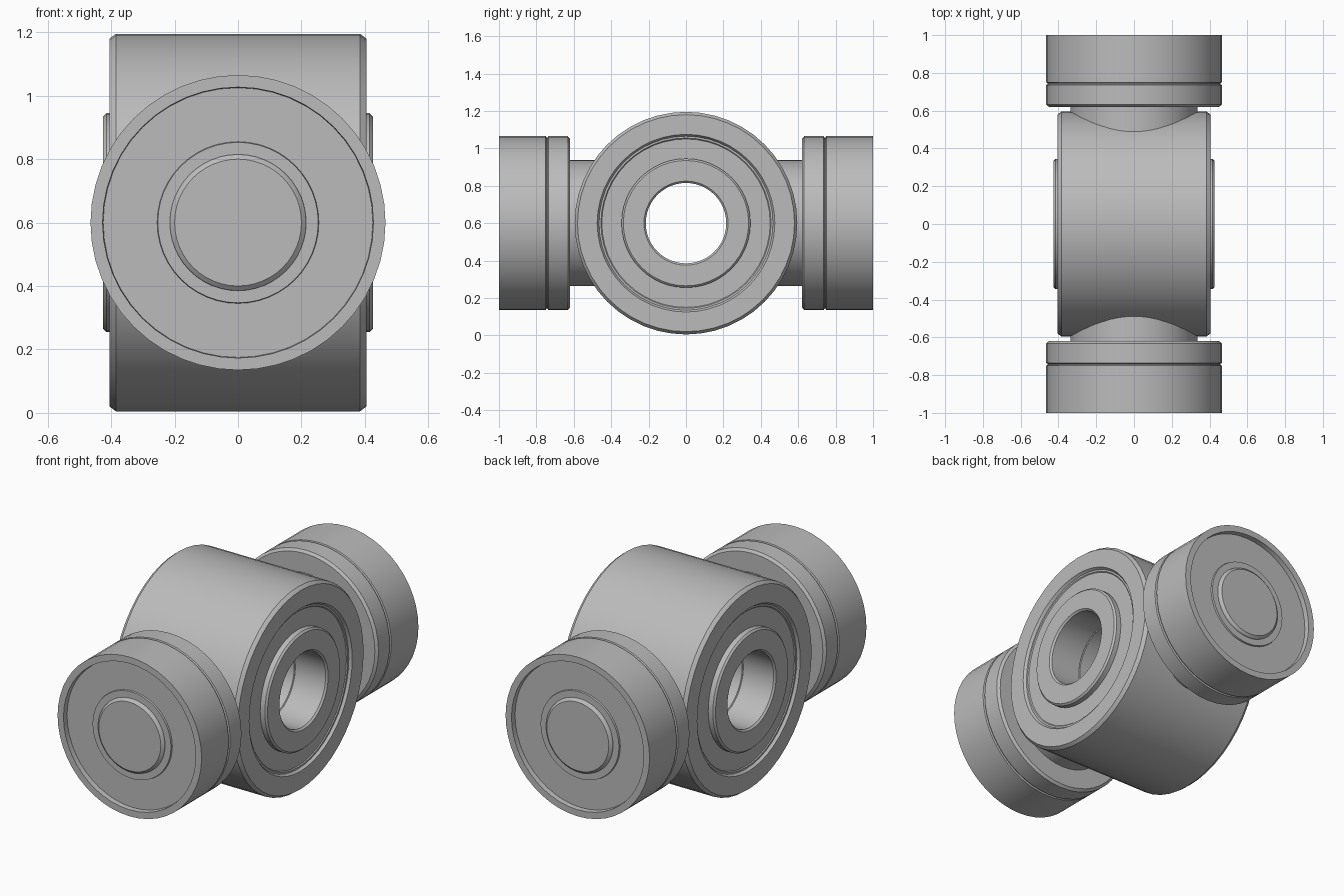
import bpy, bmesh, math
from mathutils import Matrix

if "Cube" in bpy.data.objects:
    bpy.data.objects.remove(bpy.data.objects["Cube"])

CENTRE_Z = 0.6
SEGMENTS = 48

steel = bpy.data.materials.new("mid_grey")
steel.diffuse_color = (0.5, 0.5, 0.5, 1)
steel.use_nodes = True
steel.node_tree.nodes["Principled BSDF"].inputs["Base Color"].default_value = steel.diffuse_color


def lathe(name, profile, rotation, closed=False):
    """Spin (radius, height) points round local z, then turn the axis into place."""
    bm = bmesh.new()
    rings = []
    for r, h in profile:
        if r == 0:
            rings.append([bm.verts.new((0, 0, h))] * SEGMENTS)
        else:
            rings.append([bm.verts.new((r * math.cos(a), r * math.sin(a), h))
                          for a in (math.tau * i / SEGMENTS for i in range(SEGMENTS))])
    pairs = list(zip(rings, rings[1:]))
    if closed:
        pairs.append((rings[-1], rings[0]))
    for low, high in pairs:
        for i in range(SEGMENTS):
            j = (i + 1) % SEGMENTS
            corners = list(dict.fromkeys((low[i], low[j], high[j], high[i])))
            bm.faces.new(corners)
    bmesh.ops.recalc_face_normals(bm, faces=bm.faces)
    bm.transform(Matrix.Translation((0, 0, CENTRE_Z)) @ rotation)
    mesh = bpy.data.meshes.new(name)
    bm.to_mesh(mesh)
    bm.free()
    mesh.materials.append(steel)
    obj = bpy.data.objects.new(name, mesh)
    bpy.context.collection.objects.link(obj)
    bpy.ops.object.select_all(action='DESELECT')
    obj.select_set(True)
    bpy.context.view_layer.objects.active = obj
    bpy.ops.object.shade_smooth_by_angle(angle=math.radians(25))
    return obj


# Bored drum: half profile from the bore out to the rim, mirrored end to end
half = [(0.215, 0.22), (0.215, 0.415), (0.225, 0.425),   # bore and its chamfer
        (0.335, 0.425), (0.345, 0.415), (0.345, 0.385),  # raised hub
        (0.45, 0.385), (0.455, 0.39), (0.465, 0.39),     # sunken seal
        (0.475, 0.405), (0.58, 0.405), (0.595, 0.385)]   # end face, chamfered
bore_groove = [(0.219, 0.216), (0.215, 0.212)]
right = bore_groove[::-1] + half
left = [(r, -h) for r, h in reversed(right)]
lathe("bored_drum", right + left, Matrix.Rotation(math.pi / 2, 4, 'Y'), closed=True)

# End caps, each with a neck joining the drum
cap = [(0, 0.62), (0.45, 0.62), (0.465, 0.632),
       (0.465, 0.736), (0.457, 0.74), (0.457, 0.746), (0.465, 0.75),  # groove
       (0.465, 1.0), (0.427, 1.0), (0.425, 0.97),                     # rim and recess
       (0.255, 0.97), (0.253, 0.98), (0.215, 0.98),                   # low step
       (0.213, 0.987), (0.2, 0.998), (0, 0.998)]                      # central boss
neck = [(0, 0.45), (0.337, 0.45), (0.337, 0.625), (0, 0.625)]
for side, angle in (("front", math.pi / 2), ("back", -math.pi / 2)):
    turn = Matrix.Rotation(angle, 4, 'X')
    lathe(side + "_cap", cap, turn)
    lathe(side + "_neck", neck, turn)
